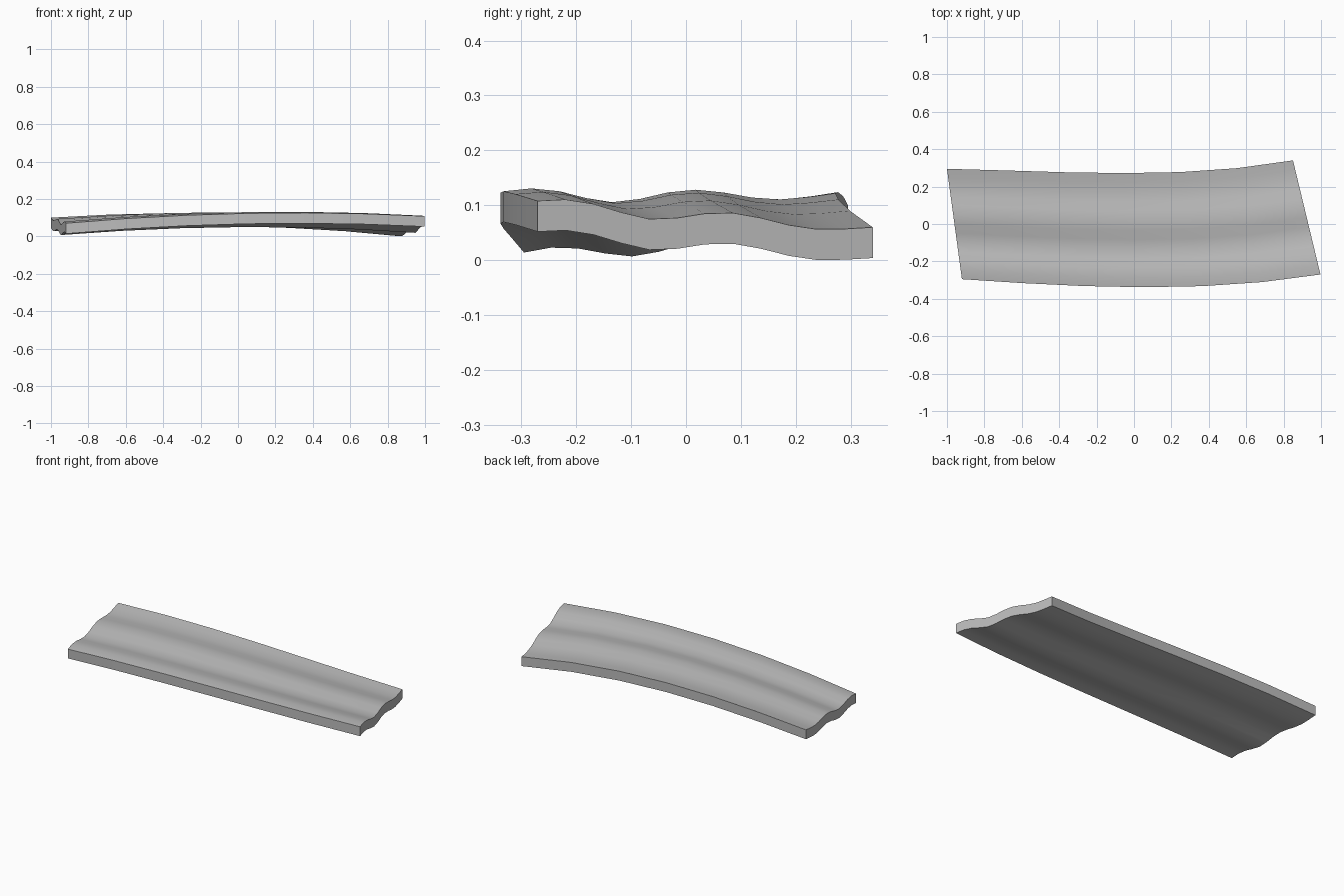
import bpy, bmesh, math
from mathutils import Vector

cube = bpy.data.objects.get("Cube")
if cube:
    bpy.data.objects.remove(cube)

THICKNESS = 0.056
LENGTH_STEPS = 6

# Height of the ripple above the straight line from the front edge to the back edge
RIPPLE = [0, .0065, .0025, -.009, -.017, -.011, .001,
          .006, .001, -.008, -.0115, -.007, 0]

# Long edges of the top surface: left end, middle, right end, and a cubic skew in y
FRONT = (-.92, -.295, .07), (.05, -.338, .123), (.997, -.27, .108), .015
BACK = (-1, .295, .10), (-.06, .272, .122), (.85, .34, .06), .024


def edge_point(edge, u):
    """Point on a bowed edge, u running from -1 (left) to 1 (right)."""
    left, middle, right = (Vector(p) for p in edge[:3])
    point = middle + (right - left) / 2 * u + ((left + right) / 2 - middle) * u * u
    point.y += edge[3] * (u ** 3 - u)
    return point


# Material
grey = bpy.data.materials.new("plain grey")
grey.use_nodes = True
grey.diffuse_color = (.5, .5, .5, 1)
grey.node_tree.nodes["Principled BSDF"].inputs["Base Color"].default_value = (.5, .5, .5, 1)

# Rippled top surface, lofted between the two bowed edges
bm = bmesh.new()
rows = []
for i in range(LENGTH_STEPS + 1):
    u = 2 * i / LENGTH_STEPS - 1
    front, back = edge_point(FRONT, u), edge_point(BACK, u)
    row = []
    for j, lift in enumerate(RIPPLE):
        point = front.lerp(back, j / (len(RIPPLE) - 1))
        row.append(bm.verts.new(point + Vector((0, 0, lift))))
    rows.append(row)
for a, b in zip(rows, rows[1:]):
    for j in range(len(RIPPLE) - 1):
        bm.faces.new((a[j], b[j], b[j + 1], a[j + 1]))

# Thickness: keep the top, drop an extruded copy below it
top_faces = bm.faces[:]
result = bmesh.ops.extrude_face_region(bm, geom=top_faces, use_keep_orig=True)
lower = [v for v in result["geom"] if isinstance(v, bmesh.types.BMVert)]
bmesh.ops.translate(bm, verts=lower, vec=(0, 0, -THICKNESS))
bmesh.ops.recalc_face_normals(bm, faces=bm.faces[:])

mesh = bpy.data.meshes.new("curved_panel")
bm.to_mesh(mesh)
bm.free()
mesh.materials.append(grey)
panel = bpy.data.objects.new("curved_panel", mesh)
bpy.context.collection.objects.link(panel)

# Smooth surfaces with a crisp rim
bpy.ops.object.select_all(action='DESELECT')
panel.select_set(True)
bpy.context.view_layer.objects.active = panel
bpy.ops.object.shade_smooth_by_angle(angle=math.radians(35))
